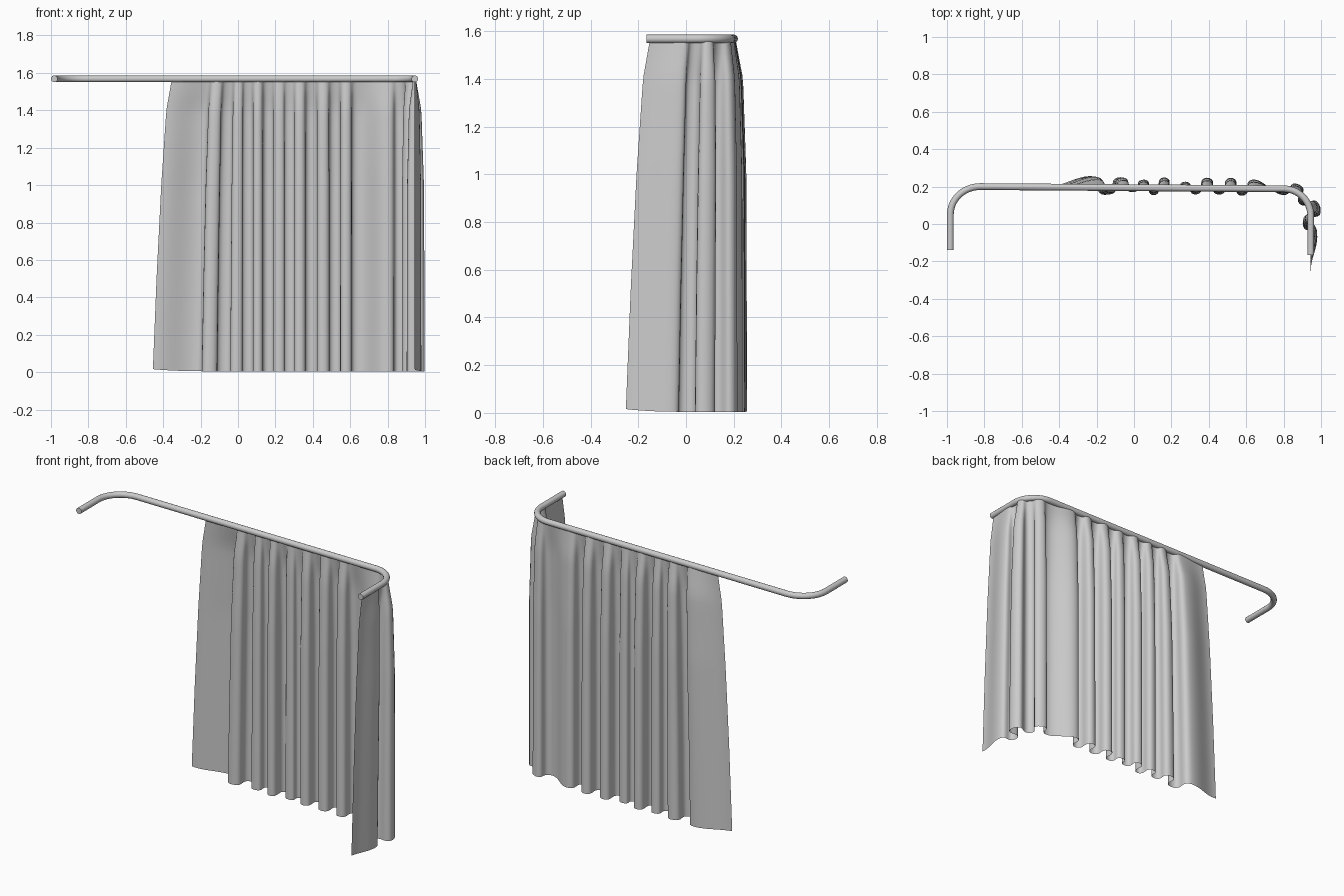
import bpy, bmesh, math
from mathutils import Vector

if "Cube" in bpy.data.objects:
    bpy.data.objects.remove(bpy.data.objects["Cube"])

ROD_Z, ROD_R = 1.568, 0.018


def smooth(obj):
    bpy.ops.object.select_all(action='DESELECT')
    obj.select_set(True)
    bpy.context.view_layer.objects.active = obj
    bpy.ops.object.shade_smooth_by_angle(angle=math.radians(50))


def lerp_table(table, v):
    for (a, fa), (b, fb) in zip(table, table[1:]):
        if v <= b:
            return fa + (fb - fa) * (v - a) / (b - a)
    return table[-1][1]


# Curtain rod: straight run with two rounded corners
def arc(cx, cy, rx, ry, a0, a1, n=14):
    return [(cx + rx * math.cos(math.radians(a0 + (a1 - a0) * i / n)),
             cy + ry * math.sin(math.radians(a0 + (a1 - a0) * i / n))) for i in range(n + 1)]


path = [(-0.982, -0.138)] + arc(-0.822, 0.05, 0.16, 0.15, 180, 90)
path += arc(0.80, 0.043, 0.145, 0.145, 90, 0) + [(0.945, -0.165)]
cu = bpy.data.curves.new("curtain_rod", 'CURVE')
cu.dimensions = '3D'
cu.bevel_depth, cu.bevel_resolution, cu.use_fill_caps = ROD_R, 5, True
sp = cu.splines.new('POLY')
sp.points.add(len(path) - 1)
for p, (x, y) in zip(sp.points, path):
    p.co = (x, y, ROD_Z, 1)
rod = bpy.data.objects.new("curtain_rod", cu)
bpy.context.collection.objects.link(rod)
bpy.context.view_layer.objects.active = rod
rod.select_set(True)
bpy.ops.object.convert(target='MESH')
smooth(bpy.context.object)

# Curtain: fold peaks as (distance along rod, sideways offset)
S0, S1 = -0.455, 1.326
folds = [(S0, 0.0), (-.23, .055), (-.155, -.045), (-.07, .05), (-.01, -.03), (.055, .038),
         (.105, -.045), (.16, .05), (.22, -.025), (.275, .028), (.33, -.04), (.39, .05),
         (.455, -.04), (.52, .05), (.575, -.045), (.64, .042), (.80, -.04), (.87, .035),
         (.93, -.045), (1.0, .05), (1.07, -.048), (1.14, .03), (S1, -.005)]
fullness = [(0, 1.0), (1.0, .95), (1.4, .72), (1.56, .22)]
pull_in = [(0, 0.0), (.5, .02), (1.0, .045), (1.4, .072), (1.56, .1)]


def rail(s):
    """Point and outward normal of the rod line at distance s."""
    r, bend = 0.147, 0.147 * math.pi / 2
    if s < 0.80:
        return Vector((s, 0.19 + 0.006 * (0.8 - s))), Vector((0, 1))
    if s < 0.80 + bend:
        a = math.pi / 2 - (s - 0.80) / r
        n = Vector((math.cos(a), math.sin(a)))
        return Vector((0.80, 0.043)) + n * r, n
    return Vector((0.945, 0.043 - (s - 0.80 - bend))), Vector((1, 0))


profile = []
N = 10
for (a, fa), (b, fb) in zip(folds, folds[1:]):
    for i in range(N):
        u = i / N
        off = (fa + fb) / 2 + (fa - fb) / 2 * math.cos(math.pi * u)
        bulge = 0.2 * (b - a) * math.sin(2 * math.pi * u) if b - a < 0.12 else 0
        profile.append((a + (b - a) * u, off, bulge))
profile.append((S1, folds[-1][1], 0))

ROWS = 32
bm = bmesh.new()
grid = []
for j in range(ROWS + 1):
    z = 1.56 * j / ROWS
    k, pull = lerp_table(fullness, z), lerp_table(pull_in, z)
    row = []
    for s, off, bulge in profile:
        # both free edges draw in towards the top
        edge_l = max(0, 1 - (s - S0) / 0.5)
        edge_r = max(0, 1 - (S1 - s) / 0.4)
        p, n = rail(s + bulge * k + pull * (edge_l - edge_r))
        q = p + n * (off * k + 0.005 * k)
        hem = 0.004 + 0.012 * (edge_l ** 4 + edge_r ** 4)
        row.append(bm.verts.new((q.x, q.y, hem + z * (1 - hem / 1.56))))
    grid.append(row)
for r0, r1 in zip(grid, grid[1:]):
    for i in range(len(r0) - 1):
        bm.faces.new((r0[i], r1[i], r1[i + 1], r0[i + 1]))
bmesh.ops.reverse_faces(bm, faces=bm.faces[:])
me = bpy.data.meshes.new("curtain")
bm.to_mesh(me)
bm.free()
curtain = bpy.data.objects.new("curtain", me)
bpy.context.collection.objects.link(curtain)
smooth(curtain)
